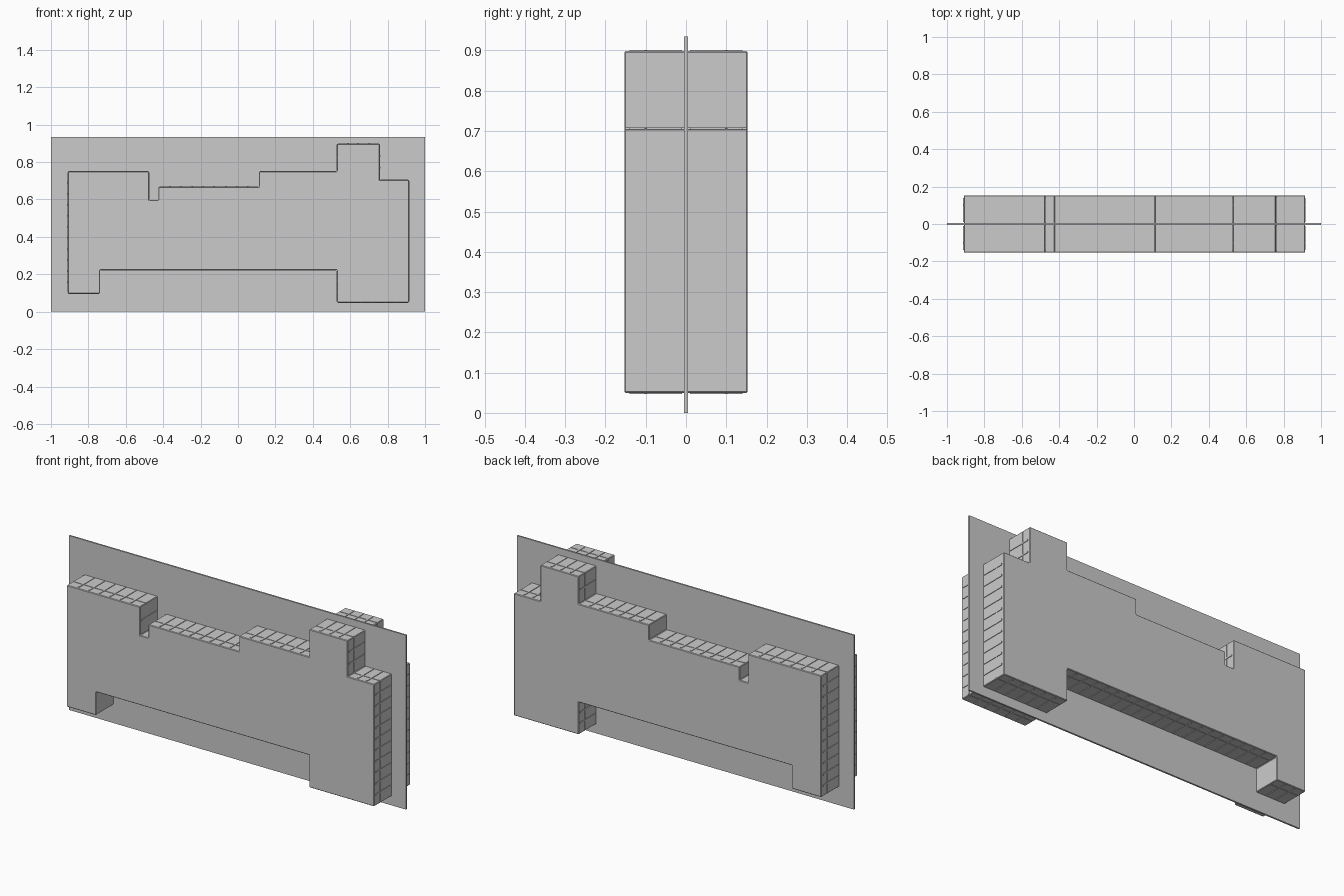
import bpy, bmesh
from mathutils import Vector, Matrix

if "Cube" in bpy.data.objects:
    bpy.data.objects.remove(bpy.data.objects["Cube"])

DEPTH = 0.153          # half depth of the block
OUTLINE = [(-0.91, 0.098), (-0.737, 0.098), (-0.737, 0.223), (0.53, 0.223),
           (0.53, 0.05), (0.915, 0.05), (0.915, 0.705), (0.758, 0.705),
           (0.758, 0.898), (0.53, 0.898), (0.53, 0.75), (0.113, 0.75),
           (0.113, 0.668), (-0.425, 0.668), (-0.425, 0.597), (-0.475, 0.597),
           (-0.475, 0.75), (-0.91, 0.75)]


def finish(name, bm, bevel=0):
    bmesh.ops.recalc_face_normals(bm, faces=bm.faces[:])
    mesh = bpy.data.meshes.new(name)
    bm.to_mesh(mesh)
    bm.free()
    obj = bpy.data.objects.new(name, mesh)
    bpy.context.collection.objects.link(obj)
    if bevel:
        mod = obj.modifiers.new("soft_edges", 'BEVEL')
        mod.width, mod.segments = bevel, 1
    return obj


def box(bm, centre, size):
    bmesh.ops.create_cube(bm, size=1, matrix=Matrix.Translation(centre)
                          @ Matrix.Diagonal((*size, 1)))


# Stepped block, extruded front to back
bm = bmesh.new()
face = bm.faces.new([bm.verts.new((x, -DEPTH, z)) for x, z in OUTLINE])
ext = bmesh.ops.extrude_face_region(bm, geom=[face])
bmesh.ops.translate(bm, vec=(0, 2 * DEPTH, 0),
                    verts=[v for v in ext["geom"] if isinstance(v, bmesh.types.BMVert)])
finish("stepped_block", bm, 0.003)

# Thin backing panel through the middle of the block
bm = bmesh.new()
box(bm, (0, 0, 0.4675), (2, 0.009, 0.935))
finish("middle_panel", bm)

# Shallow raised ribs on the long rim faces
bm = bmesh.new()
RISE, WIDTH = 0.006, 0.008
for i, p in enumerate(OUTLINE):
    a = Vector((p[0], 0, p[1]))
    q = OUTLINE[(i + 1) % len(OUTLINE)]
    b = Vector((q[0], 0, q[1]))
    along = b - a
    length = along.length
    if length < 0.14:
        continue
    along.normalize()
    flat = abs(along.x) > 0.5
    # cross ribs
    count = round(length / 0.062)
    for k in range(1, count):
        c = a + along * (length * k / count)
        for side in (-1, 1):
            box(bm, c + Vector((0, side * 0.075, 0)),
                (WIDTH if flat else RISE, 0.13, RISE if flat else WIDTH))
    # lengthwise ribs
    run = length - 0.01
    for y in (-0.1, 0.1):
        box(bm, (a + b) / 2 + Vector((0, y, 0)),
            (run if flat else RISE * 0.7, 0.006, RISE * 0.7 if flat else run))
finish("rim_ribs", bm)
